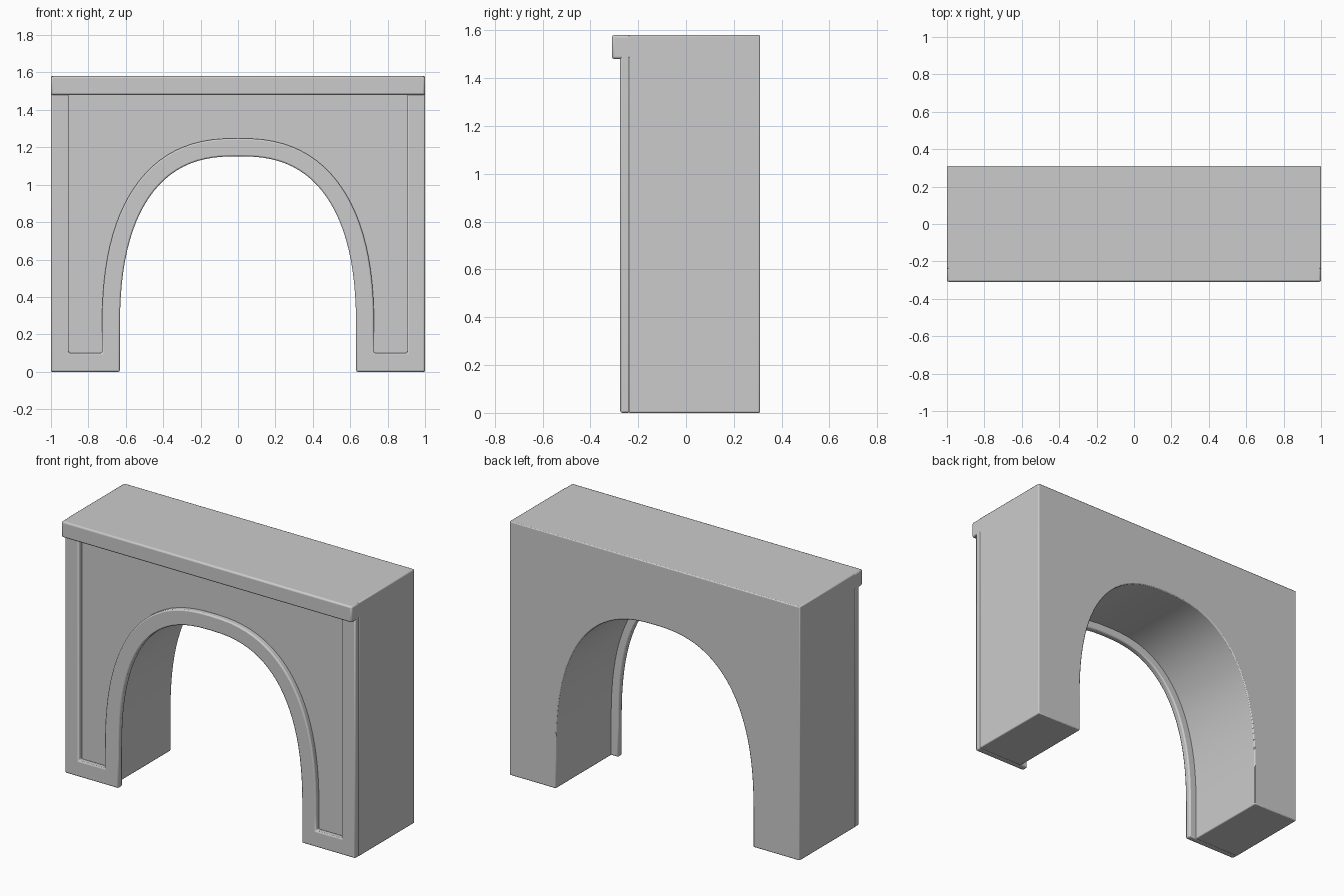
import bpy, bmesh, math
from mathutils import Vector

if "Cube" in bpy.data.objects:
    bpy.data.objects.remove(bpy.data.objects["Cube"])

SEG = 48          # segments along the arch
SPRING = 0.2      # height where the arch starts to curve
HALF, RISE, POWER = 0.68, 1.0, 2.5


def arch(offset=0.0):
    """Squarish arch from right to left, offset along its normal."""
    pts = []
    for i in range(SEG + 1):
        t = math.pi * i / SEG
        c, s = math.cos(t), max(math.sin(t), 0.0)
        if i in (0, SEG):
            s = 0.0
        ux = math.copysign(abs(c) ** (2 / POWER), c)
        uz = s ** (2 / POWER)
        n = Vector((math.copysign(abs(ux) ** (POWER - 1), ux) / HALF,
                    uz ** (POWER - 1) / RISE)).normalized()
        pts.append((HALF * ux + n.x * offset, SPRING + RISE * uz + n.y * offset))
    return pts


def extrude_profile(name, outline, y0, y1, bevel):
    """Extrude an x-z outline between two depths, then round its edges."""
    bm = bmesh.new()
    front = bm.faces.new([bm.verts.new((x, y0, z)) for x, z in outline])
    ext = bmesh.ops.extrude_face_region(bm, geom=[front], use_keep_orig=True)
    moved = [v for v in ext["geom"] if isinstance(v, bmesh.types.BMVert)]
    bmesh.ops.translate(bm, verts=moved, vec=(0, y1 - y0, 0))
    bmesh.ops.recalc_face_normals(bm, faces=bm.faces[:])
    mesh = bpy.data.meshes.new(name)
    bm.to_mesh(mesh)
    bm.free()
    obj = bpy.data.objects.new(name, mesh)
    bpy.context.collection.objects.link(obj)
    mod = obj.modifiers.new("rounded_edges", "BEVEL")
    mod.width, mod.segments, mod.limit_method = bevel, 2, "ANGLE"
    bpy.ops.object.select_all(action="DESELECT")
    bpy.context.view_layer.objects.active = obj
    obj.select_set(True)
    bpy.ops.object.shade_smooth_by_angle(angle=math.radians(35))
    return obj


TOP, EAVE = 1.58, 1.48

# Main block with the arched opening
body = [(HALF, 0)] + arch() + [(-HALF, 0), (-1, 0), (-1, TOP), (1, TOP), (1, 0)]
extrude_profile("arch_body", body, -0.24, 0.31, 0.006)

# Raised border: arch trim, feet and outer edge strips in one outline
inner, outer = arch(-0.048), arch(0.048)
foot_in, foot_out, edge = HALF - 0.048, HALF + 0.048, 0.905
frame = ([(foot_in, 0)] + inner + [(-foot_in, 0), (-1, 0), (-1, 1.52), (-edge, 1.52),
         (-edge, 0.1), (-foot_out, 0.1)] + outer[::-1]
         + [(foot_out, 0.1), (edge, 0.1), (edge, 1.52), (1, 1.52), (1, 0)])
extrude_profile("front_frame", frame, -0.275, -0.235, 0.008)

# Cornice along the top of the front
cornice = [(-1, EAVE), (1, EAVE), (1, TOP), (-1, TOP)]
extrude_profile("cornice", cornice, -0.31, -0.2, 0.01)
